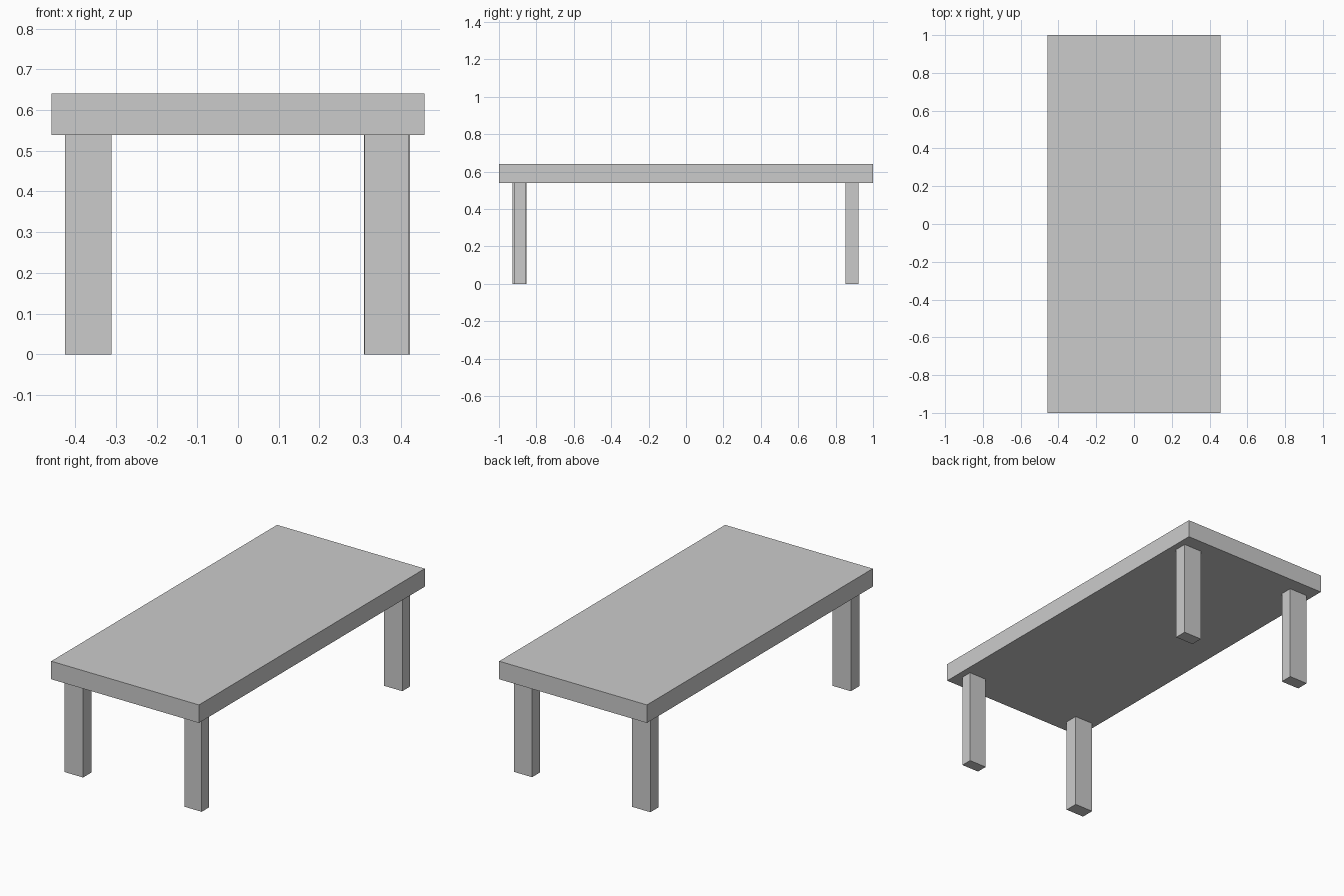
import bpy

if "Cube" in bpy.data.objects:
    bpy.data.objects.remove(bpy.data.objects["Cube"])


def box(name, x0, x1, y0, y1, z0, z1):
    """Axis-aligned box between the given limits."""
    bpy.ops.mesh.primitive_cube_add(
        size=1, location=((x0 + x1) / 2, (y0 + y1) / 2, (z0 + z1) / 2))
    ob = bpy.context.object
    ob.name = name
    ob.scale = (x1 - x0, y1 - y0, z1 - z0)
    bpy.ops.object.transform_apply(location=False, rotation=False, scale=True)
    return ob


TOP_Z, UNDER_Z = 0.64, 0.539

# Table top slab
box("table_top", -0.458, 0.458, -1, 1, UNDER_Z, TOP_Z)

# Four legs, each a slightly different size
legs = {
    "front_left_leg": (-0.425, -0.311, -0.928, -0.853),
    "front_right_leg": (0.311, 0.419, -0.920, -0.857),
    "back_left_leg": (-0.425, -0.311, 0.852, 0.922),
    "back_right_leg": (0.309, 0.422, 0.852, 0.922),
}
for name, limits in legs.items():
    box(name, *limits, 0, UNDER_Z)
